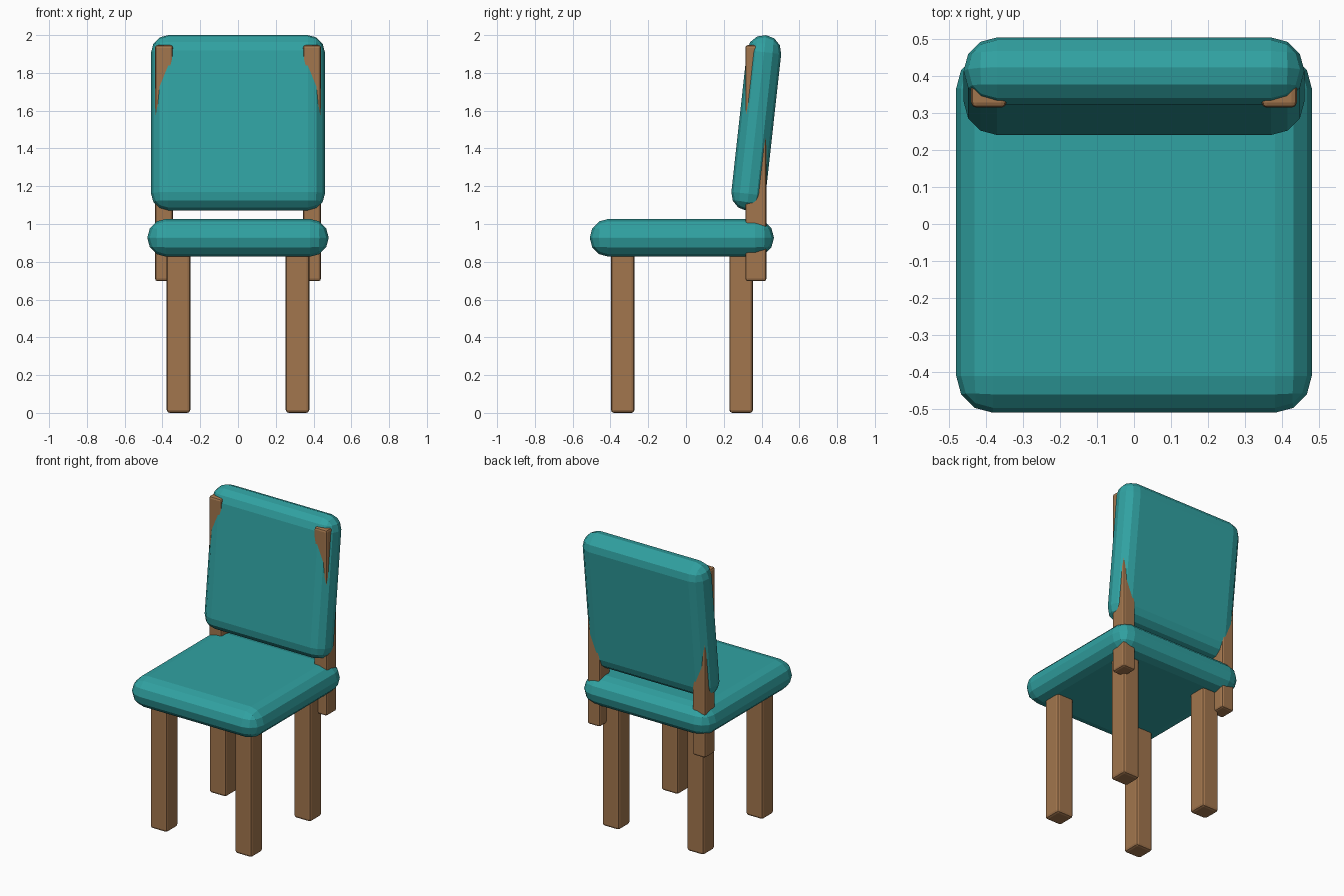
import bpy
import math

if "Cube" in bpy.data.objects:
    bpy.data.objects.remove(bpy.data.objects["Cube"])


def material(name, color):
    mat = bpy.data.materials.new(name)
    mat.diffuse_color = (*color, 1.0)
    mat.use_nodes = True
    mat.node_tree.nodes["Principled BSDF"].inputs["Base Color"].default_value = mat.diffuse_color
    return mat


TEAL = material("teal_fabric", (0.03, 0.36, 0.36))
WOOD = material("wood", (0.36, 0.18, 0.075))


def rounded_box(name, center, size, bevel, segments, mat, tilt=0.0):
    """Box with flat-faceted rounded edges, optionally leaned back about x."""
    bpy.ops.mesh.primitive_cube_add(size=1, location=center)
    obj = bpy.context.object
    obj.name = name
    obj.scale = size
    bpy.ops.object.transform_apply(location=False, rotation=False, scale=True)
    obj.rotation_euler.x = tilt
    mod = obj.modifiers.new("rounded_edges", 'BEVEL')
    mod.width = bevel
    mod.segments = segments
    mod.limit_method = 'NONE'
    obj.data.materials.append(mat)
    return obj


# Cushions
rounded_box("seat", (0, -0.022, 0.927), (0.96, 0.975, 0.2), 0.099, 3, TEAL)
rounded_box("backrest", (0, 0.372, 1.535), (0.92, 0.182, 0.935), 0.0905, 3, TEAL,
            tilt=-math.radians(6.3))

# Legs and upright back posts, one of each per side
for side, sx in (("left", -1), ("right", 1)):
    for end, y in (("front", -0.335), ("back", 0.292)):
        rounded_box(f"{end}_leg_{side}", (sx * 0.315, y, 0.43),
                    (0.125, 0.125, 0.86), 0.016, 2, WOOD)
    rounded_box(f"back_post_{side}", (sx * 0.392, 0.37, 1.322),
                (0.095, 0.112, 1.25), 0.014, 2, WOOD)
